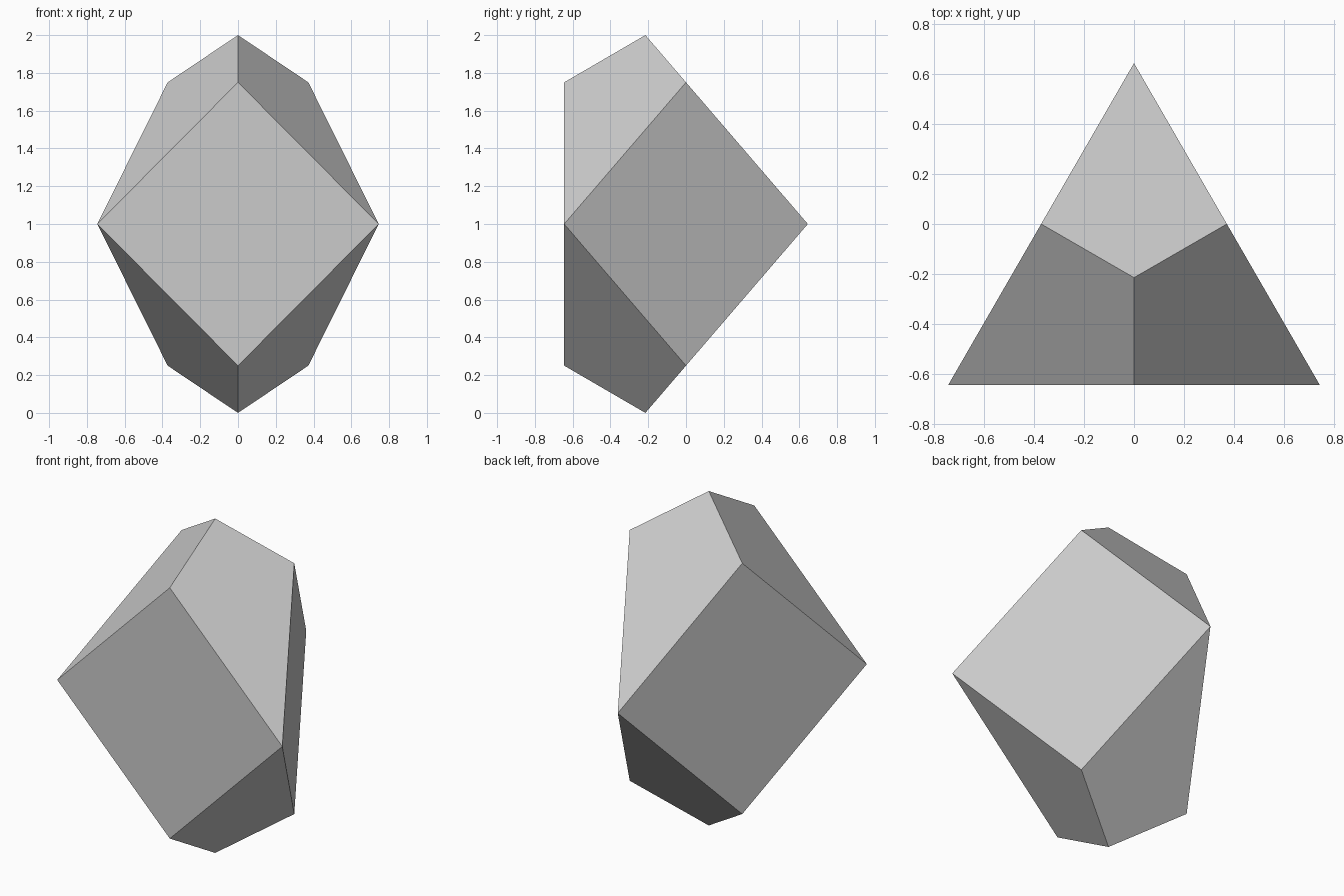
import bpy
import bmesh
import math

if "Cube" in bpy.data.objects:
    bpy.data.objects.remove(bpy.data.objects["Cube"])

R = 0.86          # radius of the three equatorial corners
CY = -0.215       # y of the vertical three-fold axis
MID = 0.75        # height of the shoulder points above and below the middle

grey = bpy.data.materials.new("plain grey")
grey.diffuse_color = (0.6, 0.6, 0.6, 1.0)
grey.use_nodes = True
grey.node_tree.nodes["Principled BSDF"].inputs["Base Color"].default_value = grey.diffuse_color

bm = bmesh.new()


def ring(radius, start, z):
    """Three points evenly spaced around the vertical axis."""
    angles = [math.radians(start + 120 * i) for i in range(3)]
    return [bm.verts.new((radius * math.cos(a), CY + radius * math.sin(a), z))
            for a in angles]


# Equatorial corners, shoulder points and the two tips
corners = ring(R, 90, 1.0)
upper = ring(R / 2, 150, 1.0 + MID)
lower = ring(R / 2, 150, 1.0 - MID)
top = bm.verts.new((0, CY, 2.0))
bottom = bm.verts.new((0, CY, 0.0))

for i in range(3):
    # Upright rhombus between two neighbouring corners
    bm.faces.new((corners[i], lower[i], corners[(i + 1) % 3], upper[i]))
    # Kites running from each corner to the tips
    bm.faces.new((top, upper[i - 1], corners[i], upper[i]))
    bm.faces.new((bottom, lower[i], corners[i], lower[i - 1]))

bmesh.ops.recalc_face_normals(bm, faces=bm.faces[:])
mesh = bpy.data.meshes.new("faceted_crystal")
bm.to_mesh(mesh)
bm.free()
mesh.materials.append(grey)
bpy.context.collection.objects.link(bpy.data.objects.new("faceted_crystal", mesh))
